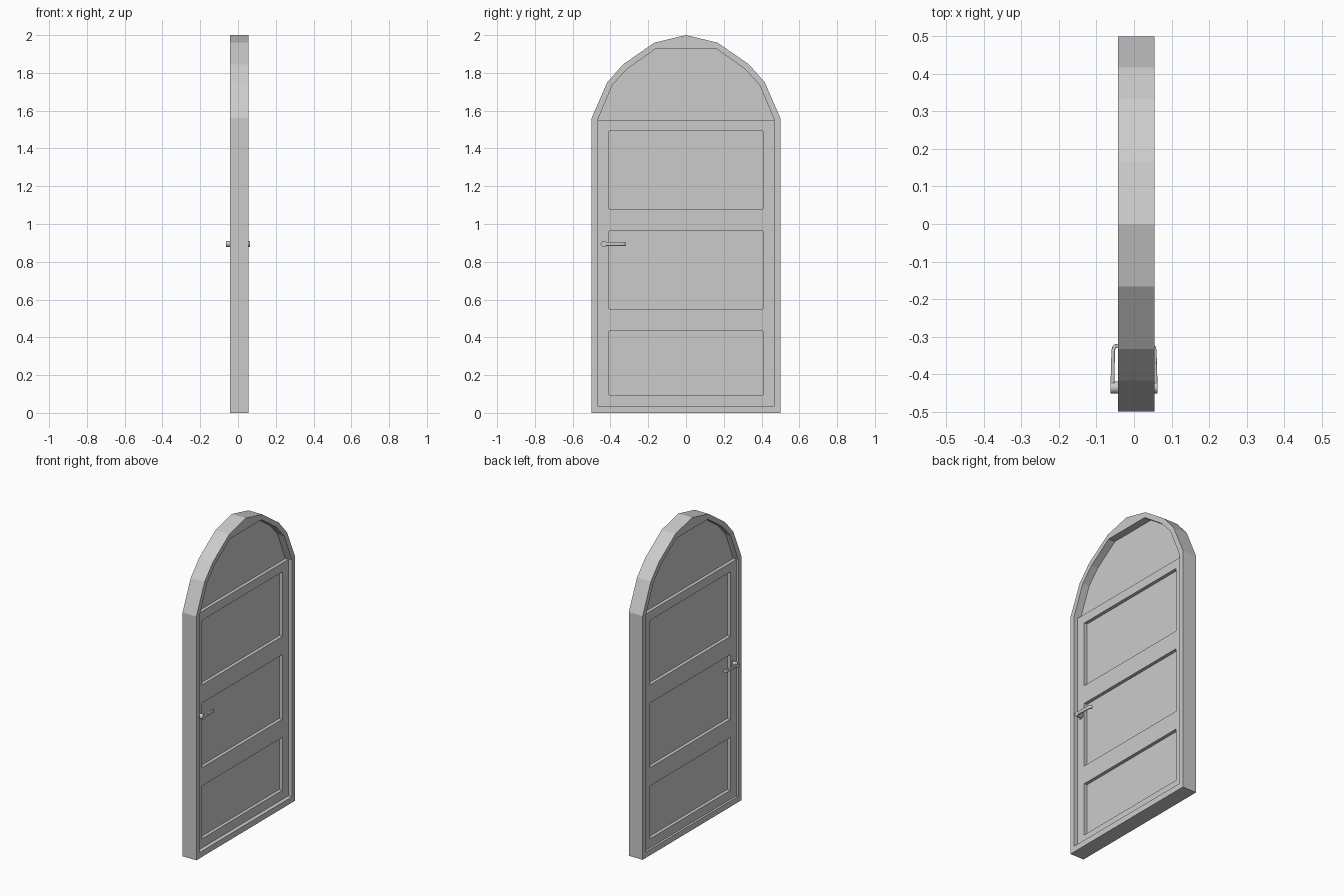
import bpy, math
from mathutils import Matrix

if "Cube" in bpy.data.objects:
    bpy.data.objects.remove(bpy.data.objects["Cube"])

def plate(name, pts, faces, thick, x=0.0):
    """Flat outline in the YZ plane, thickened evenly along X."""
    me = bpy.data.meshes.new(name)
    me.from_pydata([(x, y, z) for y, z in pts], [], faces)
    ob = bpy.data.objects.new(name, me)
    bpy.context.collection.objects.link(ob)
    m = ob.modifiers.new("thickness", 'SOLIDIFY')
    m.thickness, m.offset = thick, 0
    return ob

def mirrored(right_half):
    """Complete a right-hand outline ending on the centre line."""
    return right_half + [(-y, z) for y, z in reversed(right_half[:-1])]

def smooth(ob):
    bpy.ops.object.select_all(action='DESELECT')
    ob.select_set(True)
    bpy.context.view_layer.objects.active = ob
    bpy.ops.object.shade_smooth_by_angle(angle=math.radians(40))

# Arched frame: outer and inner outlines joined into a ring
outer = mirrored([(.5, 0), (.5, 1.56), (.417, 1.75), (.333, 1.845), (.167, 1.96), (0, 2)])
arch = [(.468, 1.55), (.39, 1.735), (.313, 1.82), (.16, 1.928), (0, 1.928)]
inner = mirrored([(.468, .037)] + arch)
n = len(outer)
plate("frame", outer + inner,
      [(i, (i + 1) % n, n + (i + 1) % n, n + i) for i in range(n)], .098, .006)

# Fixed panel filling the arch
top = mirrored(arch)
plate("arch_panel", top, [tuple(range(len(top)))], .016)

# Door leaf: stiles and rails around three openings
ys = [-.468, -.408, .408, .468]
zs = [.037, .095, .433, .55, .963, 1.08, 1.493, 1.55]
grid = [(y, z) for z in zs for y in ys]
cells = [(4*r + c, 4*r + c + 1, 4*r + c + 5, 4*r + c + 4)
         for r in range(7) for c in range(3) if not (c == 1 and r % 2)]
plate("door_leaf", grid, cells, .058)

# Recessed panels
for k, r in enumerate((1, 3, 5)):
    z0, z1 = zs[r], zs[r + 1]
    plate(f"recessed_panel_{k + 1}",
          [(-.408, z0), (.408, z0), (.408, z1), (-.408, z1)], [(0, 1, 2, 3)], .016)

# Handles on both faces
HY, HZ = -.436, .895
def disc(name, side, x0, x1, r):
    bpy.ops.mesh.primitive_cylinder_add(vertices=24, radius=r, depth=x1 - x0,
        location=(side * (x0 + x1) / 2, HY, HZ), rotation=(0, math.pi / 2, 0))
    bpy.context.object.name = name
    smooth(bpy.context.object)

# Lever outline in XY: straight bar with a rounded return towards the door
lever = [(.063, -.44), (.06, -.335), (.057, -.325), (.051, -.32), (.04, -.32),
         (.04, -.329), (.048, -.33), (.051, -.337), (.052, -.44)]
m = len(lever)
for side, label in ((1, "right"), (-1, "left")):
    disc(f"handle_rose_{label}", side, .027, .033, .023)
    disc(f"handle_spindle_{label}", side, .027, .063, .016)
    me = bpy.data.meshes.new("lever")
    verts = [(side * x, y, HZ + dz) for dz in (-.011, .011) for x, y in lever]
    faces = [tuple(range(m)), tuple(range(2 * m - 1, m - 1, -1))]
    faces += [(i, i + m, (i + 1) % m + m, (i + 1) % m) for i in range(m)]
    if side > 0:
        faces = [f[::-1] for f in faces]
    me.from_pydata(verts, [], faces)
    ob = bpy.data.objects.new(f"handle_lever_{label}", me)
    bpy.context.collection.objects.link(ob)
    b = ob.modifiers.new("rounding", 'BEVEL')
    b.width, b.segments = .003, 2
    smooth(ob)
